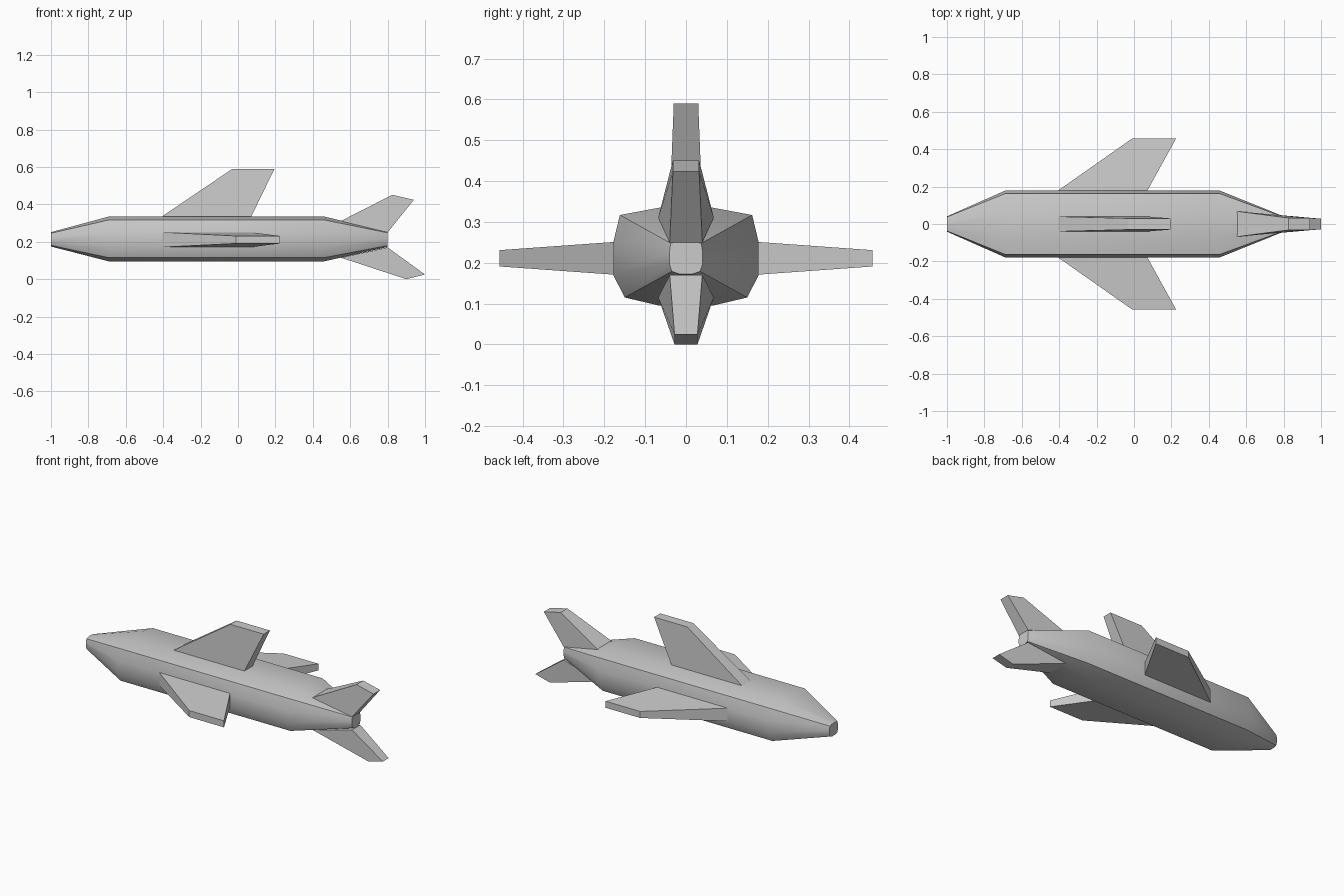
import bpy, bmesh, math
from mathutils import Vector

cube = bpy.data.objects.get("Cube")
if cube:
    bpy.data.objects.remove(cube, do_unlink=True)

GREY = (0.6, 0.6, 0.6, 1)
mat = bpy.data.materials.new("light grey")
mat.use_nodes = True
mat.diffuse_color = GREY
mat.node_tree.nodes["Principled BSDF"].inputs["Base Color"].default_value = GREY


def finish(name, bm):
    bmesh.ops.recalc_face_normals(bm, faces=bm.faces)
    mesh = bpy.data.meshes.new(name)
    bm.to_mesh(mesh)
    bm.free()
    mesh.materials.append(mat)
    ob = bpy.data.objects.new(name, mesh)
    bpy.context.collection.objects.link(ob)
    return ob


def bridge(bm, rings):
    """Skin a list of vertex rings and cap both ends."""
    for a, b in zip(rings, rings[1:]):
        n = len(a)
        for i in range(n):
            j = (i + 1) % n
            bm.faces.new((a[i], a[j], b[j], b[i]))
    bm.faces.new(rings[0])
    bm.faces.new(rings[-1])


# Fuselage: one half profile, mirrored, lofted through four stations
half = [(0.065, 0.335), (0.162, 0.317), (0.178, 0.25),
        (0.178, 0.17), (0.15, 0.115), (0.065, 0.095)]
section = half + [(-y, z) for y, z in reversed(half)]
MID = 0.212
bm = bmesh.new()
rings = []
for x, sy, sz in [(-1, 0.23, 0.32), (-0.69, 1, 1), (0.46, 1, 1), (0.8, 0.23, 0.34)]:
    rings.append([bm.verts.new((x, y * sy, MID + (z - MID) * sz)) for y, z in section])
bridge(bm, rings)
body = finish("fuselage", bm)

bpy.ops.object.select_all(action='DESELECT')
body.select_set(True)
bpy.context.view_layer.objects.active = body
bpy.ops.object.shade_smooth_by_angle(angle=math.radians(40))

# Crisp joints where the nose and tail cones meet the body;
# the cones themselves are smooth all round
sharp = body.data.attributes.get("sharp_edge")
if sharp is None:
    sharp = body.data.attributes.new("sharp_edge", 'BOOLEAN', 'EDGE')
for e in body.data.edges:
    xa, xb = (body.data.vertices[v].co.x for v in e.vertices)
    if abs(xa - xb) < 0.01:
        sharp.data[e.index].value = True
    elif abs(xa - xb) < 0.5:
        sharp.data[e.index].value = False


def fin(name, outline, place):
    """Tapered slab: outline holds (along, out, half thickness)."""
    bm = bmesh.new()
    sides = [[bm.verts.new(place(x, out, s * t)) for x, out, t in outline]
             for s in (1, -1)]
    bridge(bm, sides)
    return finish(name, bm)


def upright(x, out, t):
    return Vector((x, t, out))


# Swept wings
wing = [(-0.41, 0.176, 0.04), (-0.01, 0.457, 0.02),
        (0.225, 0.457, 0.02), (0.07, 0.176, 0.04)]
for name, s in (("back_wing", 1), ("front_wing", -1)):
    fin(name, wing, lambda x, out, t: Vector((x, s * out, 0.211 + t)))

# Dorsal fin
fin("dorsal_fin", [(-0.41, 0.333, 0.04), (-0.03, 0.59, 0.03),
                   (0.195, 0.59, 0.03), (0.07, 0.333, 0.04)], upright)

# Tail fins
fin("upper_tail_fin", [(0.55, 0.311, 0.068), (0.825, 0.451, 0.032),
                       (0.94, 0.424, 0.032), (0.8, 0.25, 0.04)], upright)
fin("lower_tail_fin", [(0.55, 0.115, 0.068), (0.9, 0, 0.028),
                       (1, 0.025, 0.028), (0.8, 0.17, 0.04)], upright)
